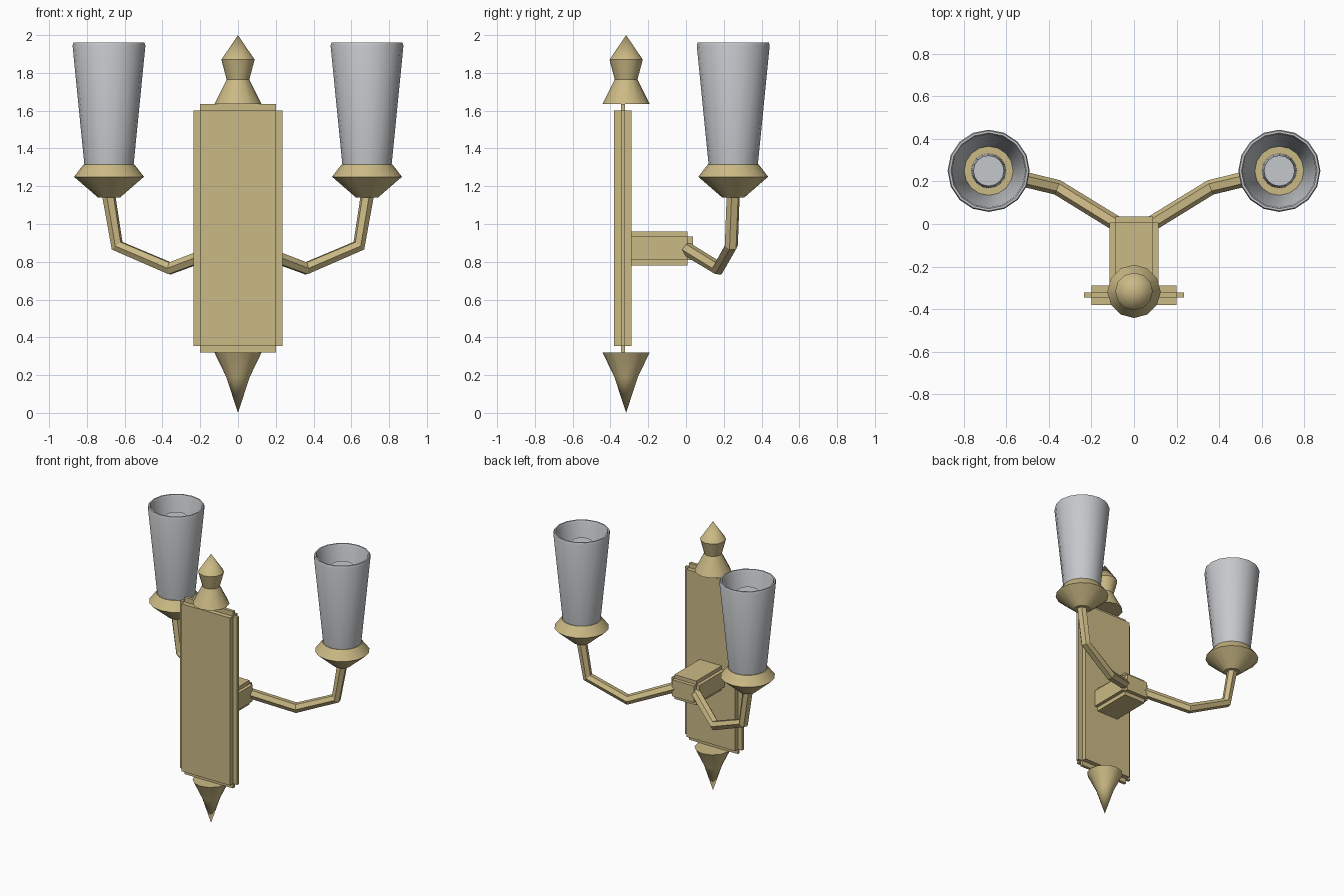
import bpy
import math
from mathutils import Vector

cube = bpy.data.objects.get("Cube")
if cube:
    bpy.data.objects.remove(cube, do_unlink=True)


def material(name, color):
    m = bpy.data.materials.new(name)
    m.use_nodes = True
    m.diffuse_color = (*color, 1)
    m.node_tree.nodes["Principled BSDF"].inputs["Base Color"].default_value = (*color, 1)
    return m


BRASS = material("pale brass", (0.60, 0.49, 0.235))
GLASS = material("frosted grey", (0.56, 0.58, 0.60))


def add_object(name, data, mat):
    ob = bpy.data.objects.new(name, data)
    bpy.context.collection.objects.link(ob)
    data.materials.append(mat)
    return ob


def smooth(ob, angle=40):
    bpy.ops.object.select_all(action='DESELECT')
    ob.select_set(True)
    bpy.context.view_layer.objects.active = ob
    bpy.ops.object.shade_smooth_by_angle(angle=math.radians(angle))


def box(name, x, y, z):
    """Box symmetric in x, with (low, high) ranges in y and z."""
    bpy.ops.mesh.primitive_cube_add(size=1, location=(0, sum(y) / 2, sum(z) / 2))
    ob = bpy.context.object
    ob.name = name
    ob.scale = (2 * x, y[1] - y[0], z[1] - z[0])
    ob.data.materials.append(BRASS)


def lathe(name, profile, sides, centre, mat):
    """Revolve (radius, height) points; zero radius makes a pole."""
    verts, faces, rings = [], [], []
    for r, z in profile:
        n = sides if r > 0 else 1
        rings.append(range(len(verts), len(verts) + n))
        for i in range(n):
            a = math.tau * i / sides
            verts.append((r * math.cos(a), r * math.sin(a), z))
    for lo, hi in zip(rings, rings[1:]):
        for i in range(sides):
            j = (i + 1) % sides
            quad = [lo[i % len(lo)], lo[j % len(lo)], hi[j % len(hi)], hi[i % len(hi)]]
            faces.append(list(dict.fromkeys(quad)))
    me = bpy.data.meshes.new(name)
    me.from_pydata(verts, [], faces)
    ob = add_object(name, me, mat)
    ob.location = (*centre, 0)
    smooth(ob)
    return ob


# Stepped back plate: three crossing slabs
THICK, THIN = (-0.381, -0.289), (-0.345, -0.323)
SHORT, TALL = (0.355, 1.60), (0.32, 1.635)
box("plate_core", 0.20, THICK, SHORT)
box("plate_side_step", 0.235, THIN, SHORT)
box("plate_end_step", 0.20, THIN, TALL)

# Stepped bracket block behind the plate
box("bracket_wide", 0.115, (-0.30, 0.008), (0.81, 0.933))
box("bracket_tall", 0.09, (-0.30, 0.008), (0.78, 0.96))
box("bracket_long", 0.09, (-0.30, 0.036), (0.81, 0.933))

# Finials above and below the plate
AXIS = (0, -0.317)
lathe("top_finial", [(0, 1.635), (0.125, 1.635), (0.06, 1.765), (0.088, 1.87), (0, 2.0)],
      12, AXIS, BRASS)
lathe("bottom_finial", [(0, 0), (0.062, 0.19), (0.125, 0.32), (0, 0.32)], 12, AXIS, BRASS)

# Arms, holders, shades and candles on both sides
for side, s in (("left", 1), ("right", -1)):
    centre = (s * 0.683, 0.25)

    curve = bpy.data.curves.new(side + "_arm", 'CURVE')
    curve.dimensions = '3D'
    curve.bevel_depth = 0.036
    curve.bevel_resolution = 1
    curve.use_fill_caps = True
    path = [(0.08, 0.0, 0.87), (0.36, 0.172, 0.765), (0.64, 0.24, 0.885), (0.686, 0.25, 1.16)]
    spline = curve.splines.new('POLY')
    spline.points.add(len(path) - 1)
    for p, (x, y, z) in zip(spline.points, path):
        p.co = (s * x, y, z, 1)
    spline.use_smooth = False
    add_object(side + "_arm", curve, BRASS)

    lathe(side + "_holder", [(0, 1.14), (0.058, 1.14), (0.185, 1.25), (0.135, 1.315), (0, 1.315)],
          16, centre, BRASS)
    lathe(side + "_shade", [(0.13, 1.31), (0.193, 1.945), (0.188, 1.96), (0.178, 1.96),
                            (0.172, 1.945), (0.115, 1.317)], 16, centre, GLASS)
    lathe(side + "_candle", [(0.082, 1.31), (0.072, 1.88), (0, 1.88)], 16, centre, GLASS)
